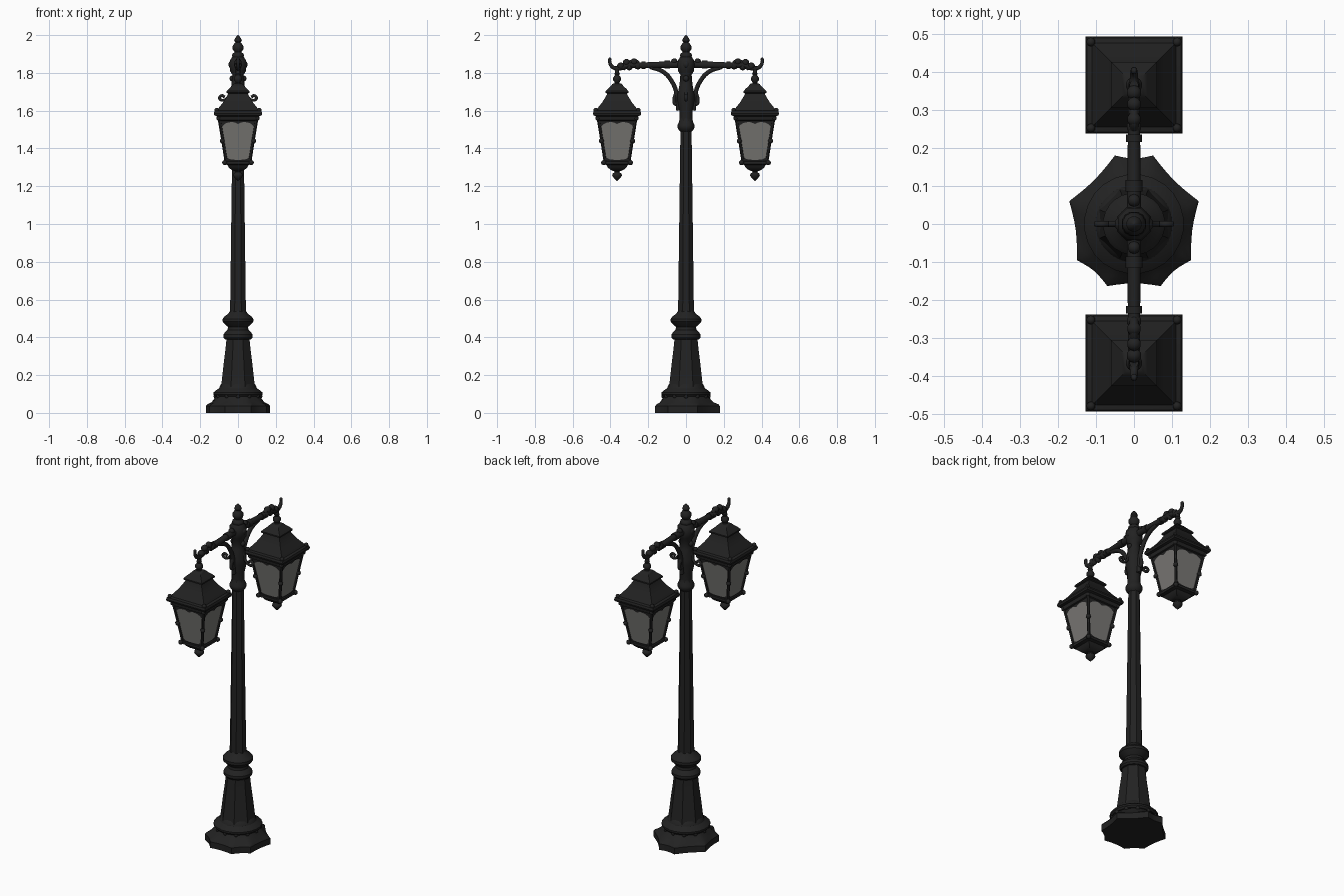
import bpy, bmesh, math
from math import sin, cos, pi, radians
from mathutils import Vector

if "Cube" in bpy.data.objects:
    bpy.data.objects.remove(bpy.data.objects["Cube"])


def material(name, rgb):
    m = bpy.data.materials.new(name)
    m.diffuse_color = (*rgb, 1)
    m.use_nodes = True
    m.node_tree.nodes["Principled BSDF"].inputs["Base Color"].default_value = m.diffuse_color
    return m


IRON = material("black_iron", (0.016, 0.016, 0.016))
GLASS = material("smoky_glass", (0.19, 0.185, 0.175))


def finish(ob, mat=IRON, angle=32):
    ob.data.materials.clear()
    ob.data.materials.append(mat)
    bpy.ops.object.select_all(action='DESELECT')
    ob.select_set(True)
    bpy.context.view_layer.objects.active = ob
    bpy.ops.object.shade_smooth_by_angle(angle=radians(angle))
    return ob


def from_bm(name, bm, mat=IRON, angle=32):
    bmesh.ops.recalc_face_normals(bm, faces=bm.faces)
    me = bpy.data.meshes.new(name)
    bm.to_mesh(me)
    bm.free()
    ob = bpy.data.objects.new(name, me)
    bpy.context.collection.objects.link(ob)
    return finish(ob, mat, angle)


def loft(name, rings, mat=IRON, angle=32):
    """Skin a list of closed rings and cap both ends."""
    bm = bmesh.new()
    vs = [[bm.verts.new(p) for p in r] for r in rings]
    n = len(vs[0])
    for a, b in zip(vs, vs[1:]):
        for i in range(n):
            j = (i + 1) % n
            bm.faces.new((a[i], a[j], b[j], b[i]))
    bm.faces.new(vs[0][::-1])
    bm.faces.new(vs[-1])
    return from_bm(name, bm, mat, angle)


def lathe(name, prof, sides=20, y=0, mat=IRON, angle=32):
    """Turned profile of (flat half width, z); 4 sides gives square parts."""
    k = 1 / cos(pi / sides)
    return loft(name, [[(r * k * cos((i + .5) * 2 * pi / sides),
                         y + r * k * sin((i + .5) * 2 * pi / sides), z)
                        for i in range(sides)] for r, z in prof], mat, angle)


def tube(name, pts, radius, taper=None, res=3):
    cu = bpy.data.curves.new(name, 'CURVE')
    cu.dimensions = '3D'
    cu.bevel_depth = radius
    cu.bevel_resolution = res
    cu.use_fill_caps = True
    cu.resolution_u = 6
    sp = cu.splines.new('BEZIER')
    sp.bezier_points.add(len(pts) - 1)
    for i, (bp, p) in enumerate(zip(sp.bezier_points, pts)):
        bp.co = p
        bp.handle_left_type = bp.handle_right_type = 'AUTO'
        bp.radius = taper[i] if taper else 1
    ob = bpy.data.objects.new(name, cu)
    bpy.context.collection.objects.link(ob)
    bpy.ops.object.select_all(action='DESELECT')
    ob.select_set(True)
    bpy.context.view_layer.objects.active = ob
    bpy.ops.object.convert(target='MESH')
    return finish(bpy.context.object, IRON, 50)


def balls(name, items):
    """One object of small spheres: (centre, radius)."""
    bm = bmesh.new()
    for c, r in items:
        g = bmesh.ops.create_uvsphere(bm, u_segments=10, v_segments=7, radius=r)
        bmesh.ops.translate(bm, verts=g['verts'], vec=Vector(c))
    return from_bm(name, bm, IRON, 60)


# --- flared foot with pointed corners and hollow sides
half = [(0.07, -0.163), (0.15, -0.095), (0.17, 0.06), (0.05, 0.18)]
corners = half + [(-x, y) for x, y in reversed(half)]
outline = []
for i, a in enumerate(corners):
    b = corners[(i + 1) % len(corners)]
    for t in range(6):
        f = t / 6
        p = Vector(a).lerp(Vector(b), f)
        outline.append(p * (1 - 0.045 * sin(pi * f)))
rings = []
for z, scale, rnd, r in [(0, 1, 0, 0), (0.036, 1, 0, 0), (0.046, .95, 0, 0),
                         (0.055, 1, .55, .125), (0.09, 1, 1, .115)]:
    rings.append([(*((p * scale).lerp(p.normalized() * r, rnd)), z) for p in outline])
loft("foot", rings)
balls("foot_beads", [((.118 * cos(i * pi / 6), .118 * sin(i * pi / 6), .088), .012)
                     for i in range(12)])

# --- post
lathe("foot_ring", [(.10, .085), (.122, .088), (.13, .098), (.13, .108), (.12, .117),
                    (.10, .13), (.092, .15), (.08, .16)], 24)
lathe("lower_sleeve", [(.092, .13), (.086, .17), (.076, .26), (.066, .34), (.06, .40)], 8)
lathe("sleeve_collar", [(.05, .385), (.07, .39), (.077, .40), (.077, .415), (.068, .428),
                        (.055, .44), (.053, .455), (.07, .47), (.081, .483), (.081, .498),
                        (.07, .512), (.052, .525), (.042, .54)], 24)
lathe("shaft", [(.043, .52), (.041, .60), (.029, 1.53)], 8)
lathe("upper_collar", [(.03, 1.49), (.04, 1.50), (.045, 1.512), (.045, 1.525),
                       (.037, 1.54), (.034, 1.56)], 20)
lathe("head_column", [(.034, 1.53), (.034, 1.60), (.044, 1.65), (.044, 1.69), (.034, 1.74),
                      (.03, 1.79), (.042, 1.81), (.045, 1.84), (.042, 1.868), (.03, 1.885)],
      8, angle=50)
lathe("top_finial", [(.026, 1.875), (.032, 1.89), (.03, 1.90), (.018, 1.91), (.028, 1.925),
                     (.03, 1.94), (.02, 1.955), (.014, 1.962), (.02, 1.97), (.015, 1.985),
                     (.002, 2.0)], 12, angle=50)
balls("column_bosses", [((s * .03, 0, z), r) for s in (-1, 1)
                        for z, r in ((1.77, .016), (1.845, .022))])

# --- side scrolls on the column
for s in (-1, 1):
    tube("side_scroll", [(s * .03, 0, 1.72), (s * .05, 0, 1.675), (s * .08, 0, 1.655),
                         (s * .098, 0, 1.667), (s * .085, 0, 1.68), (s * .07, 0, 1.672)], .008)


def lantern(s):
    y0 = s * .365
    # square body parts, bottom to top
    lathe("lantern_drop", [(.002, 1.228), (.014, 1.24), (.026, 1.255), (.024, 1.266),
                           (.012, 1.275), (.02, 1.285), (.02, 1.295)], 12, y0, angle=50)
    lathe("lantern_cup", [(.02, 1.28), (.036, 1.288), (.05, 1.30), (.056, 1.312), (.073, 1.318),
                          (.073, 1.332), (.06, 1.337)], 4, y0)
    lathe("lantern_glass", [(.062, 1.33), (.098, 1.555)], 4, y0, GLASS)
    lathe("lantern_eave", [(.098, 1.545), (.108, 1.55), (.112, 1.57), (.125, 1.575),
                           (.128, 1.585), (.124, 1.597), (.108, 1.603)], 4, y0)
    lathe("lantern_roof", [(.112, 1.60), (.098, 1.62), (.08, 1.642), (.066, 1.664),
                           (.054, 1.685), (.052, 1.695)], 4, y0)
    lathe("lantern_cap", [(.05, 1.69), (.061, 1.695), (.061, 1.703), (.05, 1.715),
                          (.034, 1.73), (.024, 1.742), (.015, 1.745)], 4, y0)
    lathe("lantern_finial", [(.015, 1.738), (.012, 1.75), (.021, 1.762), (.021, 1.775),
                             (.011, 1.788), (.015, 1.797), (.008, 1.805), (.008, 1.83)],
          12, y0, angle=50)

    # corner posts and beads
    beads = []
    for sx in (-1, 1):
        for sy in (-1, 1):
            at = lambda w, z: Vector((sx * w, y0 + sy * w, z))
            tube("lantern_post", [at(.063, 1.33), at(.081, 1.445), at(.099, 1.555)], .0085, res=1)
            beads += [(at(.083, 1.44), .0135), (at(.071, 1.325), .0135), (at(.113, 1.603), .012),
                      (at(.103, 1.56), .012)]
    balls("lantern_beads", beads)

    # scalloped frame strips in front of the glass
    bm = bmesh.new()
    for q in range(4):
        c, d = cos(q * pi / 2), sin(q * pi / 2)

        def pt(u, z):
            w = .062 + (z - 1.33) * .16
            x, yy = u * w, -(w + .004)
            return bm.verts.new((x * c - yy * d, y0 + x * d + yy * c, z))
        for edge, sign in ((1.552, -1), (1.33, 1)):
            prev = None
            for i in range(21):
                u = i / 10 - 1
                if sign < 0:
                    depth = .012 + .034 * abs(u) ** 4 + .01 * max(0, 1 - abs(u) * 4)
                else:
                    depth = .01 + .02 * u ** 4
                cur = (pt(u, edge), pt(u, edge + sign * depth))
                if prev:
                    bm.faces.new((prev[0], cur[0], cur[1], prev[1]))
                prev = cur
    from_bm("lantern_frame", bm)


# --- both arms, braces and lanterns
for s in (-1, 1):
    P = lambda y, z, x=0: (x, s * y, z)
    tube("arm", [P(0, 1.845), P(.12, 1.843), P(.24, 1.84), P(.31, 1.84), P(.35, 1.826),
                 P(.38, 1.826), P(.4, 1.845), P(.405, 1.875)], .016,
         [1.2, 1.1, 1, 1, .9, .7, .6, .5])
    tube("arm_sleeve", [P(.085, 1.844), P(.10, 1.844), P(.115, 1.844)], .022)
    tube("arm_band", [P(.215, 1.84), P(.235, 1.84)], .021)
    tube("brace", [P(.04, 1.60), P(.047, 1.68), P(.075, 1.755), P(.12, 1.805), P(.19, 1.832)],
         .012)
    tube("brace_scroll", [P(.05, 1.70), P(.062, 1.66), P(.055, 1.635), P(.042, 1.645)], .01)
    tube("arm_scroll", [P(.25, 1.845), P(.27, 1.862), P(.295, 1.855), P(.31, 1.84),
                        P(.335, 1.822)], .012)
    balls("arm_knobs", [(P(.275, 1.858), .019), (P(.315, 1.855), .019), (P(.345, 1.835), .02),
                        (P(.255, 1.838), .02), (P(.062, 1.86), .017), (P(.3, 1.83), .017),
                        (P(.403, 1.872), .009)])
    tube("hanger", [P(.365, 1.80), P(.365, 1.835)], .012)
    lantern(s)
